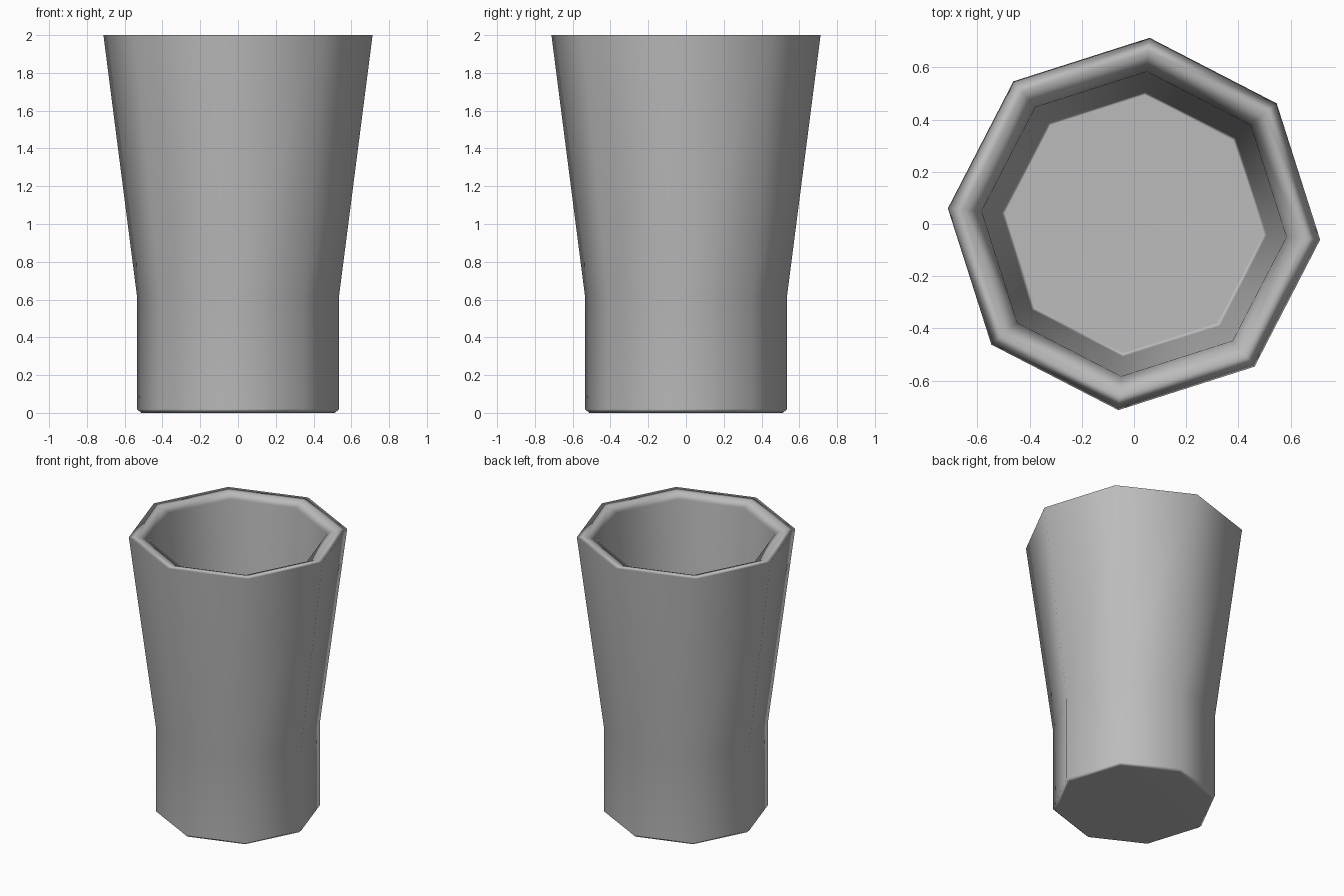
import bpy
import bmesh
from math import cos, sin, radians, tau

cube = bpy.data.objects.get("Cube")
if cube:
    bpy.data.objects.remove(cube, do_unlink=True)

SIDES = 8
TURN = radians(-4.8)

# Cup section as (radius, height): base, outer wall, rim, inner wall, floor
PROFILE = [
    (0.515, 0.0), (0.537, 0.02), (0.537, 0.62), (0.715, 2.0),
    (0.655, 2.0), (0.585, 1.97), (0.51, 0.07), (0.495, 0.06),
]


def make_material(name, color):
    mat = bpy.data.materials.new(name)
    mat.use_nodes = True
    mat.diffuse_color = color
    mat.node_tree.nodes["Principled BSDF"].inputs["Base Color"].default_value = color
    return mat


def make_turned(name, profile, mat):
    """Join octagonal rings along the profile and cap both ends."""
    bm = bmesh.new()
    rings = []
    for radius, height in profile:
        angles = [TURN + tau * i / SIDES for i in range(SIDES)]
        rings.append([bm.verts.new((radius * cos(a), radius * sin(a), height)) for a in angles])
    for low, high in zip(rings, rings[1:]):
        for i in range(SIDES):
            j = (i + 1) % SIDES
            bm.faces.new((low[i], low[j], high[j], high[i]))
    bm.faces.new(rings[0][::-1])
    bm.faces.new(rings[-1])
    for face in bm.faces:
        face.smooth = True
    mesh = bpy.data.meshes.new(name)
    bm.to_mesh(mesh)
    bm.free()
    mesh.materials.append(mat)
    obj = bpy.data.objects.new(name, mesh)
    bpy.context.collection.objects.link(obj)
    return obj


# Hollow cup, shaded smooth with large faces leading the normals
cup = make_turned("cup", PROFILE, make_material("plain_grey", (0.5, 0.5, 0.5, 1.0)))
weighted = cup.modifiers.new("weighted_normals", "WEIGHTED_NORMAL")
weighted.mode = "FACE_AREA"
